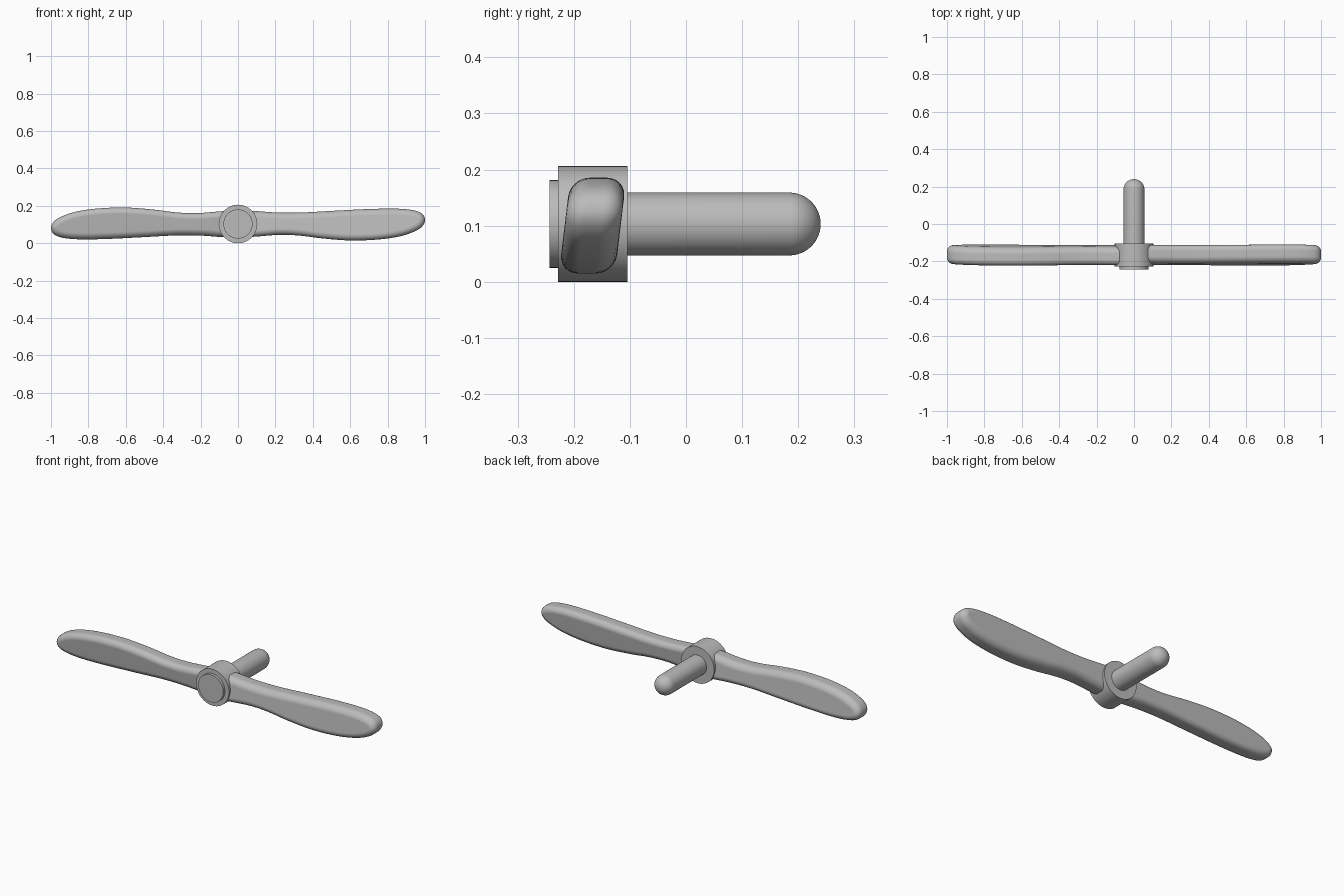
import bpy, bmesh, math
from mathutils import Vector

cube = bpy.data.objects.get("Cube")
if cube:
    bpy.data.objects.remove(cube, do_unlink=True)

AXIS_Z = 0.103
grey = bpy.data.materials.new("plain grey")
grey.use_nodes = True
grey.diffuse_color = (0.5, 0.5, 0.5, 1)
grey.node_tree.nodes["Principled BSDF"].inputs["Base Color"].default_value = (0.5, 0.5, 0.5, 1)


def make_object(name, bm):
    bmesh.ops.recalc_face_normals(bm, faces=bm.faces)
    mesh = bpy.data.meshes.new(name)
    bm.to_mesh(mesh)
    bm.free()
    mesh.materials.append(grey)
    obj = bpy.data.objects.new(name, mesh)
    bpy.context.collection.objects.link(obj)
    bpy.ops.object.select_all(action="DESELECT")
    obj.select_set(True)
    bpy.context.view_layer.objects.active = obj
    bpy.ops.object.shade_smooth_by_angle(angle=math.radians(35))
    return obj


def turned(name, profile, steps=64):
    """Spin (radius, y) points about the propeller axis."""
    bm = bmesh.new()
    verts = [bm.verts.new((r, y, AXIS_Z)) for r, y in profile]
    edges = [bm.edges.new(pair) for pair in zip(verts, verts[1:])]
    bmesh.ops.spin(bm, geom=verts + edges, cent=(0, 0, AXIS_Z), axis=(0, 1, 0),
                   angle=math.tau, steps=steps)
    bmesh.ops.remove_doubles(bm, verts=bm.verts, dist=1e-5)
    return make_object(name, bm)


def smooth_path(points, steps=5):
    """Catmull-Rom curve through the points."""
    p = [Vector(q) for q in points]
    p = [2 * p[0] - p[1]] + p + [2 * p[-1] - p[-2]]
    out = []
    for a, b, c, d in zip(p, p[1:], p[2:], p[3:]):
        for i in range(steps):
            t = i / steps
            out.append(0.5 * (2 * b + (c - a) * t + (2 * a - 5 * b + 4 * c - d) * t ** 2
                              + (3 * b - a - 3 * c + d) * t ** 3))
    return out + [p[-2]]


def blade(name, side):
    """Flat outline, thickened, rounded along its rim and pitched."""
    outline = smooth_path([
        (0, 0.03), (0.1, 0.036), (0.22, 0.045), (0.33, 0.041), (0.45, 0.026), (0.6, 0.015),
        (0.75, 0.02), (0.87, 0.038), (0.95, 0.066), (0.988, 0.094), (1, 0.125),
        (0.985, 0.157), (0.94, 0.176), (0.85, 0.185), (0.7, 0.183), (0.5, 0.173),
        (0.33, 0.164), (0.2, 0.165), (0.1, 0.172), (0, 0.178)])
    bm = bmesh.new()
    front = bm.faces.new([bm.verts.new((x, -0.216, z)) for x, z in outline])
    grown = bmesh.ops.extrude_face_region(bm, geom=[front], use_keep_orig=True)
    moved = [v for v in grown["geom"] if isinstance(v, bmesh.types.BMVert)]
    bmesh.ops.translate(bm, verts=moved, vec=(0, 0.1, 0))
    rim = [e for e in bm.edges if abs(e.verts[0].co.y - e.verts[1].co.y) < 1e-6]
    bmesh.ops.bevel(bm, geom=rim, offset=0.034, segments=6, profile=0.5,
                    affect="EDGES", clamp_overlap=False)
    for v in bm.verts:
        v.co.y += 0.12 * (v.co.z - AXIS_Z)
        if side < 0:
            v.co.x, v.co.z = -v.co.x, 2 * AXIS_Z - v.co.z
    obj = make_object(name, bm)
    weighted = obj.modifiers.new("Even shading", "WEIGHTED_NORMAL")
    weighted.keep_sharp = True
    return obj


# Hub with its raised front disc
turned("hub", [(0, -0.228), (0.103, -0.228), (0.103, -0.104), (0, -0.104)])
turned("hub_cap", [(0, -0.243), (0.078, -0.243), (0.078, -0.22), (0, -0.22)])

# Shaft with a domed rear end
R = 0.056
dome = [(R * math.cos(a), 0.184 + R * math.sin(a))
        for a in (math.pi / 2 * i / 12 for i in range(12))]
turned("shaft", [(0, -0.15), (R, -0.15)] + dome + [(0, 0.184 + R)])

# Two blades, half a turn apart
blade("left_blade", 1)
blade("right_blade", -1)
